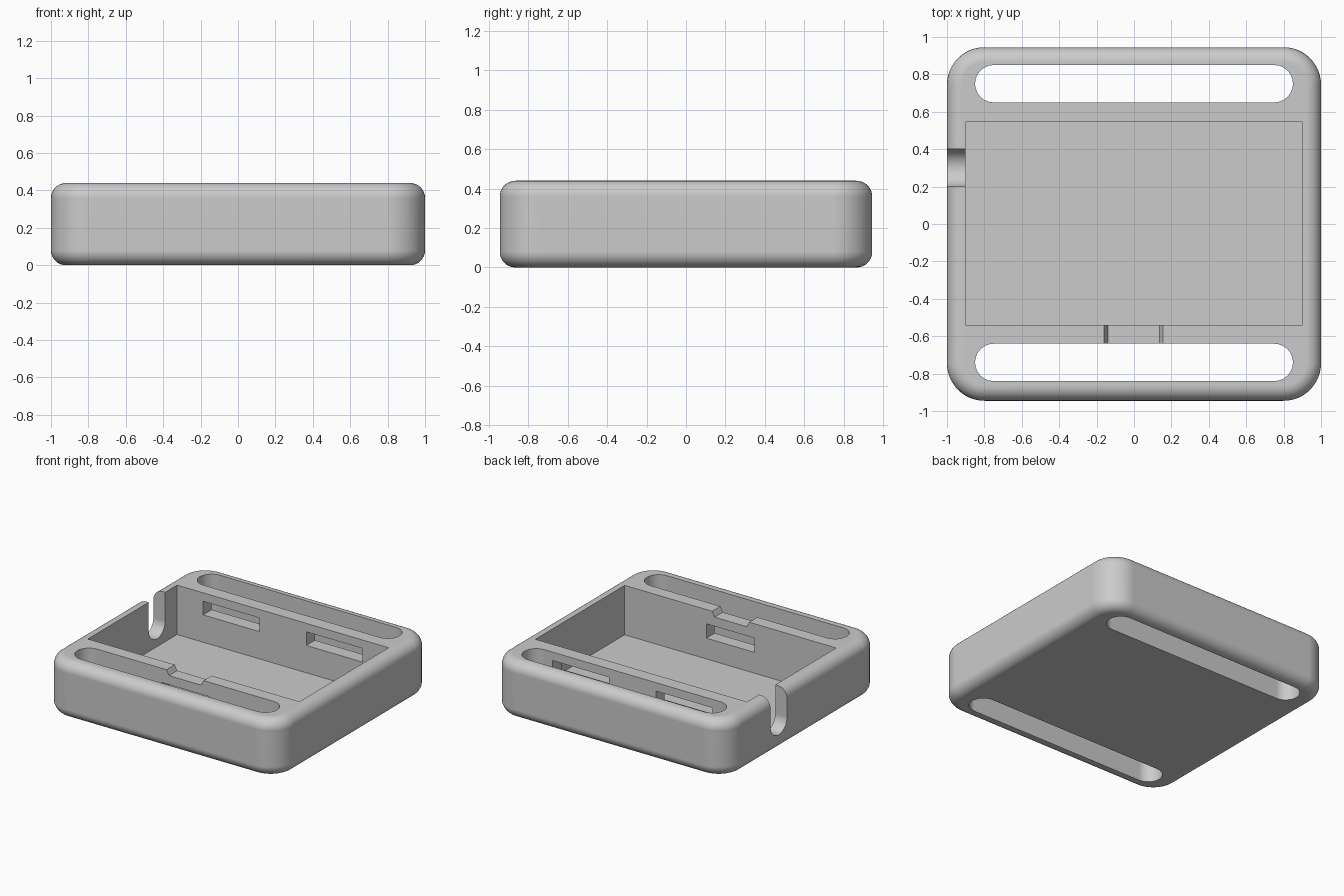
import bpy, bmesh
from math import sin, cos, pi

cube = bpy.data.objects.get("Cube")
if cube:
    bpy.data.objects.remove(cube, do_unlink=True)

W, D, H = 1.0, 0.945, 0.44     # half width, half depth, height
CORNER, FILLET = 0.2, 0.08
TOP = 0.6                      # cutters reach above the rim

grey = bpy.data.materials.new("light grey plastic")
grey.use_nodes = True
grey.diffuse_color = (0.6, 0.6, 0.6, 1)
grey.node_tree.nodes["Principled BSDF"].inputs["Base Color"].default_value = (0.6, 0.6, 0.6, 1)


def arc(cx, cy, r, start, end, steps=12):
    angles = [start + (end - start) * i / steps for i in range(steps + 1)]
    return [(cx + r * cos(a), cy + r * sin(a)) for a in angles]


def rounded_rect(w, d, r):
    """Counter-clockwise outline with four round corners."""
    pts = []
    for k, (sx, sy) in enumerate([(1, 1), (-1, 1), (-1, -1), (1, -1)]):
        pts += arc(sx * (w - r), sy * (d - r), r, k * pi / 2, (k + 1) * pi / 2)
    return pts


def rect(x0, x1, y0, y1):
    return [(x0, y0), (x1, y0), (x1, y1), (x0, y1)]


def loft(name, loops):
    """Skin a stack of matching closed loops and cap both ends."""
    bm = bmesh.new()
    rings = [[bm.verts.new(p) for p in loop] for loop in loops]
    n = len(rings[0])
    for a, b in zip(rings, rings[1:]):
        for i in range(n):
            j = (i + 1) % n
            bm.faces.new((a[i], a[j], b[j], b[i]))
    bm.faces.new(rings[0][::-1])
    bm.faces.new(rings[-1])
    bmesh.ops.recalc_face_normals(bm, faces=bm.faces)
    mesh = bpy.data.meshes.new(name)
    bm.to_mesh(mesh)
    bm.free()
    mesh.materials.append(grey)
    obj = bpy.data.objects.new(name, mesh)
    bpy.context.collection.objects.link(obj)
    return obj


def prism(name, pts, axis, lo, hi):
    """Extrude a flat profile along x, y or z."""
    place = {"x": lambda u, v, t: (t, u, v),
             "y": lambda u, v, t: (u, t, v),
             "z": lambda u, v, t: (u, v, t)}[axis]
    return loft(name, [[place(u, v, t) for u, v in pts] for t in (lo, hi)])


# Case body: rounded box with filleted bottom and top edges
quarter = arc(0, 0, FILLET, 0, pi / 2, 8)
profile = [(FILLET - c, FILLET - s) for c, s in reversed(quarter)]
profile += [(FILLET - c, H - FILLET + s) for c, s in quarter]
body = loft("case_body", [[(x, y, z) for x, y in rounded_rect(W - d, D - d, CORNER - d)]
                          for d, z in profile])

# Main compartment
cutters = [prism("compartment", rect(-0.9, 0.9, -0.54, 0.545), "z", 0.06, TOP)]

# Strap slots along the front and back
for name, y in (("back_slot", 0.75), ("front_slot", -0.74)):
    ends = arc(0.75, y, 0.1, -pi / 2, pi / 2) + arc(-0.75, y, 0.1, pi / 2, 3 * pi / 2)
    cutters.append(prism(name, ends, "z", -0.2, TOP))

# Clip windows through the inner walls
for name, x0, x1 in (("window_a", -0.68, -0.2), ("window_b", 0.2, 0.68)):
    cutters.append(prism(name, rect(x0, x1, 0.27, 0.375), "y", 0.45, 0.75))
cutters.append(prism("front_window", rect(-0.205, 0.205, 0.22, 0.33), "y", -0.74, -0.45))

# Shallow tapered finger notch in the front inner wall
notch = [(-0.14, 0.4), (0.135, 0.4), (0.155, H), (0.155, TOP), (-0.16, TOP), (-0.16, H)]
cutters.append(prism("finger_notch", notch, "y", -0.74, -0.45))

# Round-bottomed cable opening in the side wall
cable = arc(0.3, 0.22, 0.1, pi, 2 * pi, 16) + [(0.4, TOP), (0.2, TOP)]
cutters.append(prism("cable_opening", cable, "x", -1.2, -0.8))

bpy.ops.object.select_all(action="DESELECT")
bpy.context.view_layer.objects.active = body
body.select_set(True)
for cutter in cutters:
    cutter.hide_render = True
    mod = body.modifiers.new(cutter.name, "BOOLEAN")
    mod.operation, mod.solver, mod.object = "DIFFERENCE", "EXACT", cutter
    bpy.ops.object.modifier_apply(modifier=mod.name)
    bpy.data.objects.remove(cutter, do_unlink=True)

# Smooth fillets, crisp cut edges, flat-looking large faces
bpy.ops.object.shade_smooth_by_angle(angle=pi / 6)
weighted = body.modifiers.new("face_weighting", "WEIGHTED_NORMAL")
weighted.keep_sharp = True
